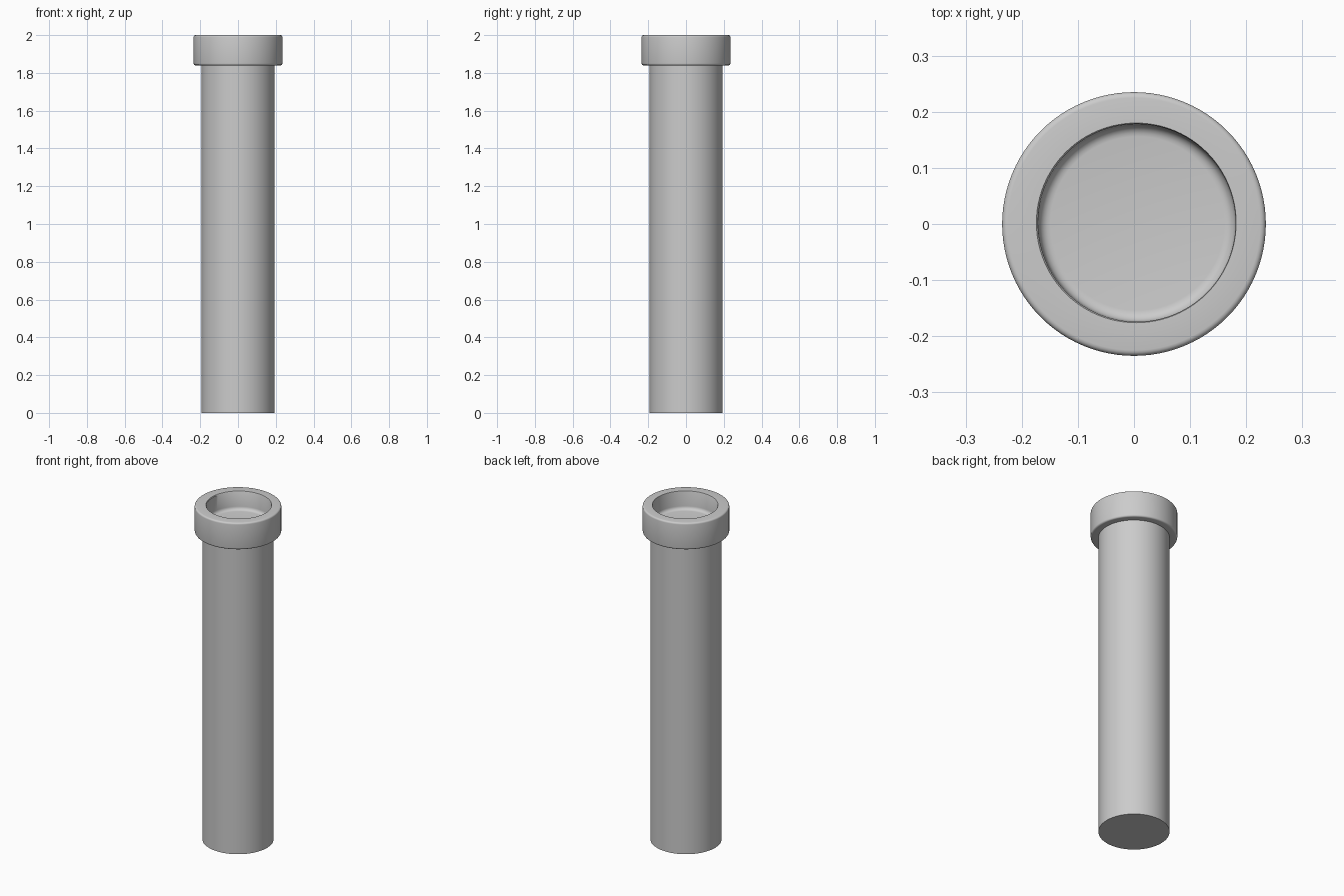
import bpy, bmesh, math

if "Cube" in bpy.data.objects:
    bpy.data.objects.remove(bpy.data.objects["Cube"])

SEG = 96


def lathe(name, rings, cap_start=False, cap_end=False):
    """Stack circular rings (radius, z, centre x, centre y) into one surface."""
    bm = bmesh.new()
    loops = []
    for r, z, cx, cy in rings:
        loops.append([bm.verts.new((cx + r * math.cos(2 * math.pi * i / SEG),
                                    cy + r * math.sin(2 * math.pi * i / SEG), z))
                      for i in range(SEG)])
    for a, b in zip(loops, loops[1:]):
        for i in range(SEG):
            j = (i + 1) % SEG
            bm.faces.new((a[i], a[j], b[j], b[i]))
    if cap_start:
        bm.faces.new(loops[0][::-1])
    if cap_end:
        bm.faces.new(loops[-1])
    mesh = bpy.data.meshes.new(name)
    bm.to_mesh(mesh)
    bm.free()
    obj = bpy.data.objects.new(name, mesh)
    bpy.context.collection.objects.link(obj)
    bpy.ops.object.select_all(action='DESELECT')
    obj.select_set(True)
    bpy.context.view_layer.objects.active = obj
    bpy.ops.object.shade_smooth_by_angle(angle=math.radians(35))
    return obj


# Long shaft, closed at the bottom; its top meets the underside of the collar
lathe("shaft", [(0.193, 0.0, 0, 0), (0.193, 1.84, 0, 0)], cap_start=True)

# Collar: underside, rounded outer edges, flat rim
rings = [(0.193, 1.84, 0, 0)]
bevel = 0.01
for centre_z, start in ((1.84 + bevel, -90), (2.0 - bevel, 0)):
    for k in range(5):
        a = math.radians(start + 90 * k / 4)
        rings.append((0.235 - bevel + bevel * math.cos(a),
                      centre_z + bevel * math.sin(a), 0, 0))

# Shallow recess: slightly off-centre wall, soft corner, flat floor
rings += [(0.178, 2.0, 0.004, 0.002), (0.176, 1.996, 0.005, 0.002)]
fillet, floor_z, floor_r = 0.02, 1.89, 0.155
for k in range(6):
    a = math.radians(90 * k / 5)
    rings.append((floor_r + fillet * math.cos(a),
                  floor_z + fillet * (1 - math.sin(a)), 0.006, 0.001))
lathe("collar_with_recess", rings, cap_end=True)
